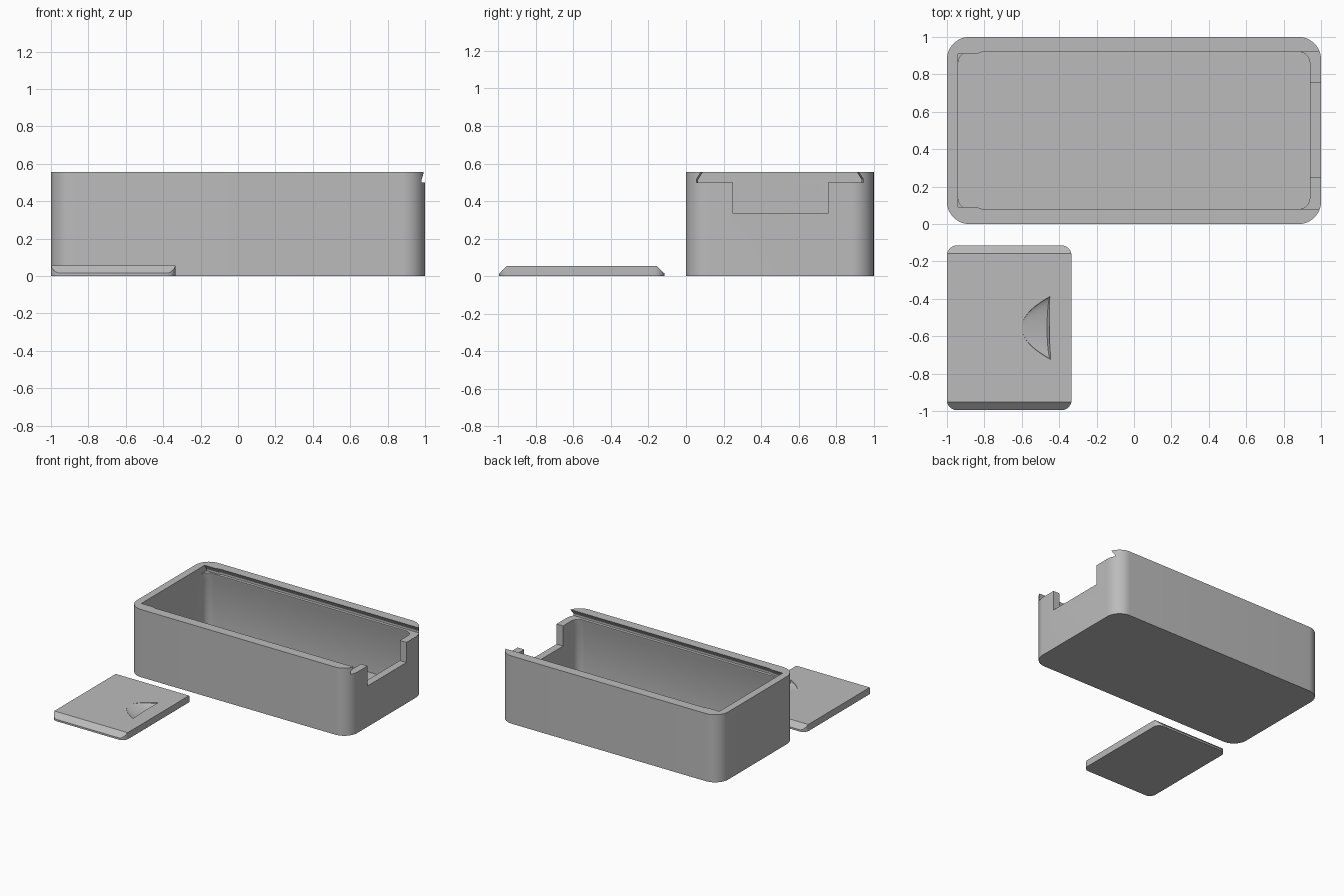
import bpy, bmesh
from math import pi, cos, sin, sqrt

cube = bpy.data.objects.get("Cube")
if cube:
    bpy.data.objects.remove(cube, do_unlink=True)

grey = bpy.data.materials.new("plain grey")
grey.use_nodes = True
grey.diffuse_color = (0.5, 0.5, 0.5, 1)
grey.node_tree.nodes["Principled BSDF"].inputs["Base Color"].default_value = (0.5, 0.5, 0.5, 1)


def loft(name, sections):
    """Closed solid through matching rings of points."""
    bm = bmesh.new()
    rings = [[bm.verts.new(p) for p in s] for s in sections]
    n = len(rings[0])
    for a, b in zip(rings, rings[1:]):
        for i in range(n):
            j = (i + 1) % n
            bm.faces.new((a[i], a[j], b[j], b[i]))
    bm.faces.new(rings[0])
    bm.faces.new(rings[-1])
    bmesh.ops.recalc_face_normals(bm, faces=bm.faces)
    mesh = bpy.data.meshes.new(name)
    bm.to_mesh(mesh)
    bm.free()
    mesh.materials.append(grey)
    obj = bpy.data.objects.new(name, mesh)
    bpy.context.collection.objects.link(obj)
    return obj


def rounded(cx, cy, hx, hy, r, z, steps=12):
    """Rounded rectangle ring at height z."""
    ring = []
    for k, (sx, sy) in enumerate(((1, 1), (-1, 1), (-1, -1), (1, -1))):
        for i in range(steps + 1):
            a = (k + i / steps) * pi / 2
            ring.append((cx + sx * (hx - r) + r * cos(a),
                         cy + sy * (hy - r) + r * sin(a), z))
    return ring


def dovetail(x, cy, low, high, z0, z1, z2):
    """Cross-section with upright feet and sloped sides."""
    half = [(low, z0), (low, z1), (high, z2)]
    return ([(x, cy + h, z) for h, z in half]
            + [(x, cy - h, z) for h, z in reversed(half)])


def cut(obj, cutter, operation="DIFFERENCE"):
    cutter.hide_render = True
    mod = obj.modifiers.new(cutter.name, "BOOLEAN")
    mod.object, mod.operation, mod.solver = cutter, operation, "EXACT"
    bpy.context.view_layer.objects.active = obj
    bpy.ops.object.modifier_apply(modifier=mod.name)
    bpy.data.objects.remove(cutter, do_unlink=True)


def finish(obj):
    bpy.ops.object.select_all(action="DESELECT")
    obj.select_set(True)
    bpy.context.view_layer.objects.active = obj
    bpy.ops.object.shade_smooth_by_angle(angle=pi / 6)


# Box shell with a cavity that narrows to the lid ledges
TOP, MID = 0.555, 0.5
box = loft("box", [rounded(0, MID, 1, 0.5, 0.12, z) for z in (0, TOP)])
cut(box, loft("cavity", [rounded(0, MID, 0.94, hy, 0.06, z) for z, hy in
                         ((0.06, 0.44), (0.44, 0.44), (0.49, 0.42), (0.51, 0.42))]))

# Lid slot, slightly narrower at the closed end and open at the other
cut(box, loft("lid_slot", [dovetail(x, MID, 0.445 - d, 0.42 - d, 0.5, 0.515, TOP)
                           [:3] + [(x, MID + 0.42 - d, 0.6), (x, MID - 0.42 + d, 0.6)]
                           + dovetail(x, MID, 0.445 - d, 0.42 - d, 0.5, 0.515, TOP)[3:]
                           for x, d in ((-0.94, 0.01), (-0.84, 0.01), (-0.81, 0), (1.1, 0))]))

# Notch in the open end wall
cut(box, loft("notch", [[(x, 0.25, 0.335), (x, 0.755, 0.335), (x, 0.755, 0.53),
                         (x, 0.25, 0.53)] for x in (0.9, 1.1)]))
finish(box)

# Sliding lid: dovetail bar trimmed to rounded corners
LID_TOP, LID_Y = 0.055, -0.555
lid = loft("lid", [dovetail(x, LID_Y, 0.44, 0.398, 0, 0.015, LID_TOP) for x in (-1.1, -0.2)])
cut(lid, loft("lid_outline", [rounded(-0.667, LID_Y, 0.333, 0.441, 0.055, z)
                              for z in (-0.1, 0.2)]), "INTERSECT")

# Thumb recess: curved scoop deepening towards an upright grip wall
scoop = []
for i in range(1, 11):
    t = i / 10
    t *= t
    w, d = 0.17 * sqrt(t), 0.035 * t
    ring = [(-0.6 + 0.155 * t - 0.02 * t * sin(a), LID_Y + w * cos(a), LID_TOP - d * sin(a))
            for a in (k * pi / 12 for k in range(13))]
    x = -0.6 + 0.155 * t
    scoop.append(ring + [(x, LID_Y - w, 0.1), (x, LID_Y + w, 0.1)])
cut(lid, loft("thumb_recess", scoop))
finish(lid)
